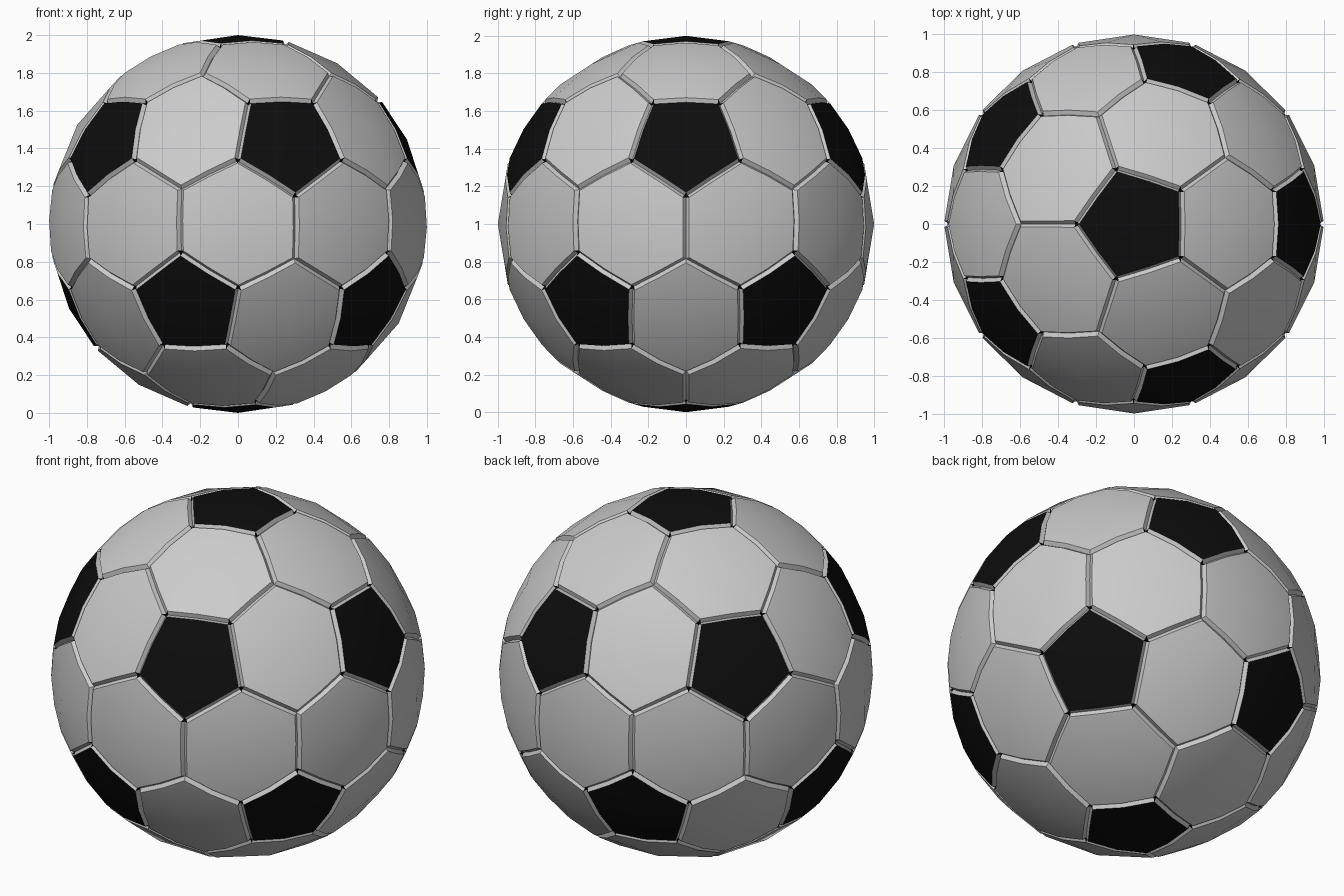
import bpy, bmesh, math
from mathutils import Vector, Matrix

if "Cube" in bpy.data.objects:
    bpy.data.objects.remove(bpy.data.objects["Cube"])

PENT = math.asin(0.308)   # angular radius of a pentagon patch
INSET = 0.016             # half width of a seam
GROOVE = 0.98             # radius at the seam bottom
UP = Vector((0, 0, 1))

# Icosahedron as the layout: a patch on each vertex, a hexagon on each edge
ico = bmesh.new()
bmesh.ops.create_icosphere(ico, subdivisions=1, radius=1)
ring = next(v.co for v in ico.verts if 0.2 < v.co.z < 0.8)
turn = Matrix.Rotation(-math.atan2(ring.y, ring.x), 3, 'Z')
for v in ico.verts:
    v.co = (turn @ v.co).normalized()

points = []


def add(p):
    p = p.normalized()
    points.append(p)
    return len(points) - 1


junction = {f.index: add(f.calc_center_median()) for f in ico.faces}
corner = {}
for v in ico.verts:
    for f in v.link_faces:
        d = points[junction[f.index]]
        axis = v.co.cross(d).normalized()
        corner[v.index, f.index] = add(Matrix.Rotation(PENT, 3, axis) @ v.co)

panels = []   # (corner ids, is patch)
for v in ico.verts:
    a = v.co.orthogonal().normalized()
    b = v.co.cross(a)
    ids = [corner[v.index, f.index] for f in v.link_faces]
    ids.sort(key=lambda i: math.atan2(points[i].dot(b), points[i].dot(a)))
    panels.append((ids, True))
for e in ico.edges:
    a, b = (v.index for v in e.verts)
    f, g = (q.index for q in e.link_faces)
    panels.append(([junction[f], corner[a, f], corner[a, g],
                    junction[g], corner[b, g], corner[b, f]], False))
ico.free()

grey, black = bmesh.new(), bmesh.new()


def face(bm, *cos):
    f = bm.faces.new([bm.verts.new(c + UP) for c in cos])
    f.normal_update()
    if f.normal.dot(f.calc_center_median() - UP) < 0:
        f.normal_flip()


# Domed panels, each one centre fan of quads
rims, around = {}, {}
for ids, patch in panels:
    n = len(ids)
    mid = sum((points[i] for i in ids), Vector()).normalized()
    q = []
    for i in ids:
        inward = (mid - points[i]).normalized()
        q.append((points[i] + inward * INSET * 1.2).normalized())
    m = [(q[k] + q[(k + 1) % n]).normalized() for k in range(n)]
    for k in range(n):
        face(black if patch else grey, mid, m[k - 1], q[k], m[k])
        i, j = ids[k], ids[(k + 1) % n]
        rims.setdefault(frozenset((i, j)), []).append(
            {i: q[k], j: q[(k + 1) % n], 'mid': m[k]})

# V-shaped seams between the panels
for key, (s, t) in rims.items():
    i, j = key
    low = {k: (s[k] + t[k]).normalized() * GROOVE for k in (i, j, 'mid')}
    for side in (s, t):
        face(grey, side[i], side['mid'], low['mid'], low[i])
        face(grey, side['mid'], side[j], low[j], low['mid'])
    for k in (i, j):
        around.setdefault(k, []).append((s[k], low[k], t[k]))

# Small joints where three seams meet, black at patch corners
patch_corners = set(corner.values())
for i, seams in around.items():
    target = black if i in patch_corners else grey
    centre = points[i] * GROOVE
    for s, low, t in seams:
        face(target, s, low, centre)
        face(target, low, t, centre)


def finish(bm, name):
    bmesh.ops.remove_doubles(bm, verts=bm.verts, dist=0.0005)
    mesh = bpy.data.meshes.new(name)
    bm.to_mesh(mesh)
    bm.free()
    ob = bpy.data.objects.new(name, mesh)
    bpy.context.collection.objects.link(ob)
    bpy.ops.object.select_all(action='DESELECT')
    ob.select_set(True)
    bpy.context.view_layer.objects.active = ob
    bpy.ops.object.shade_smooth_by_angle(angle=math.radians(30))
    return ob


finish(grey, "hexagon_panels")
patches = finish(black, "pentagon_patches")
mat = bpy.data.materials.new("black")
mat.diffuse_color = (0.004, 0.004, 0.004, 1)
mat.use_nodes = True
mat.node_tree.nodes["Principled BSDF"].inputs["Base Color"].default_value = mat.diffuse_color
patches.data.materials.append(mat)
